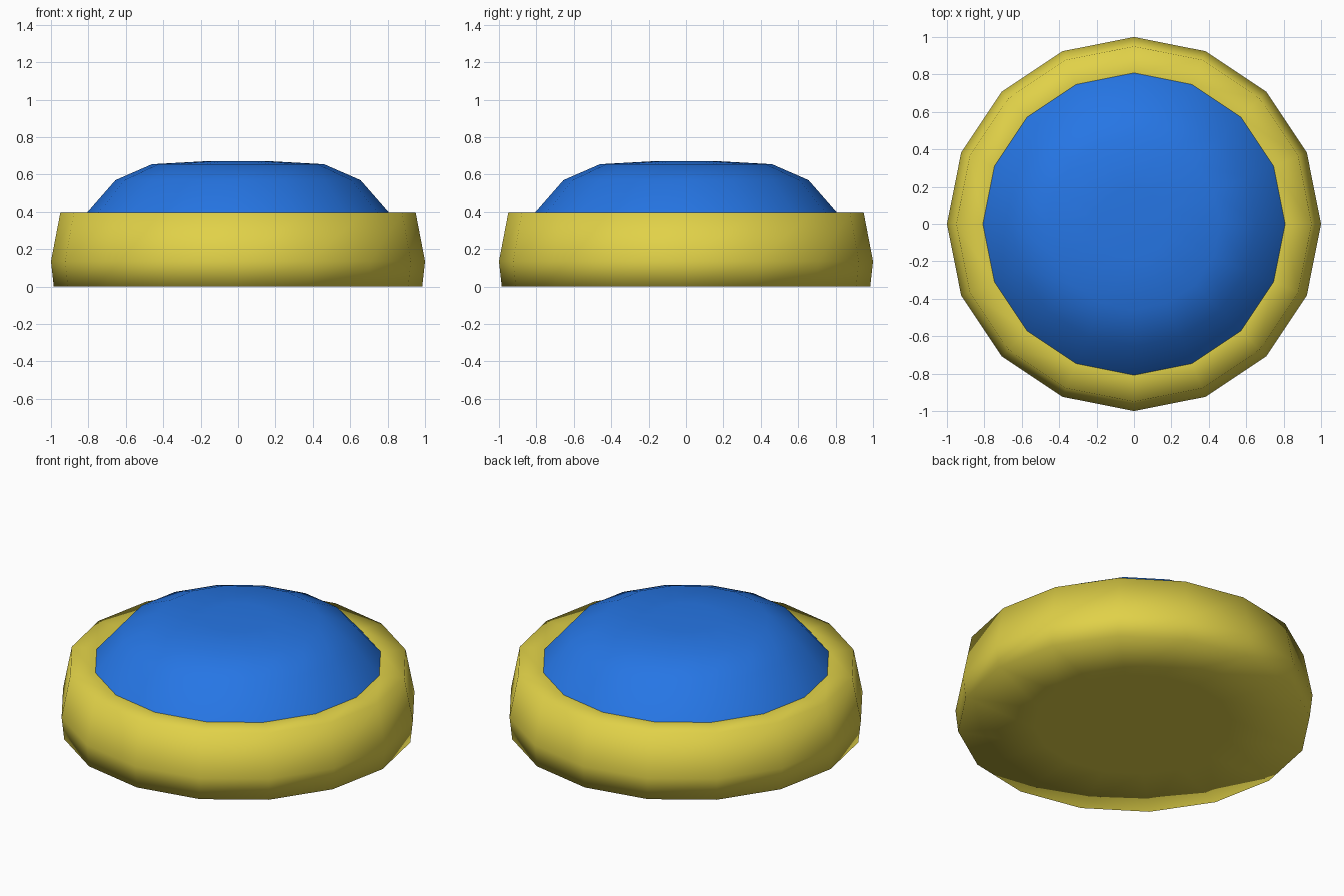
import bpy, bmesh, math

if "Cube" in bpy.data.objects:
    bpy.data.objects.remove(bpy.data.objects["Cube"])

SIDES = 16


def material(name, rgb):
    m = bpy.data.materials.new(name)
    m.diffuse_color = (*rgb, 1.0)
    m.use_nodes = True
    m.node_tree.nodes["Principled BSDF"].inputs["Base Color"].default_value = m.diffuse_color
    return m


def lathe(name, profile, mat, close_start=False, close_end=False):
    """Spin (radius, height) points, listed from bottom to top, around z."""
    bm = bmesh.new()
    rings = []
    for r, z in profile:
        rings.append([bm.verts.new((r * math.cos(2 * math.pi * i / SIDES),
                                    r * math.sin(2 * math.pi * i / SIDES), z))
                      for i in range(SIDES)])
    for a, b in zip(rings, rings[1:]):
        for i in range(SIDES):
            j = (i + 1) % SIDES
            bm.faces.new((a[i], a[j], b[j], b[i]))
    if close_start:
        bm.faces.new(rings[0][::-1])
    if close_end:
        bm.faces.new(rings[-1])
    for f in bm.faces:
        f.smooth = True
    mesh = bpy.data.meshes.new(name)
    bm.to_mesh(mesh)
    bm.free()
    mesh.materials.append(mat)
    obj = bpy.data.objects.new(name, mesh)
    bpy.context.collection.objects.link(obj)
    return obj


yellow = material("yellow", (0.75, 0.64, 0.065))
blue = material("blue", (0.019, 0.18, 0.78))

# Bulging base ring with a flat underside and a flat rim around the dome
lathe("base", [(0.55, 0.0), (0.985, 0.0), (1.0, 0.135), (0.95, 0.395), (0.808, 0.395)],
      yellow, close_start=True)

# Rounded push dome sitting in the rim
lathe("dome", [(0.808, 0.395), (0.655, 0.57), (0.46, 0.655), (0.19, 0.67)],
      blue, close_end=True)
